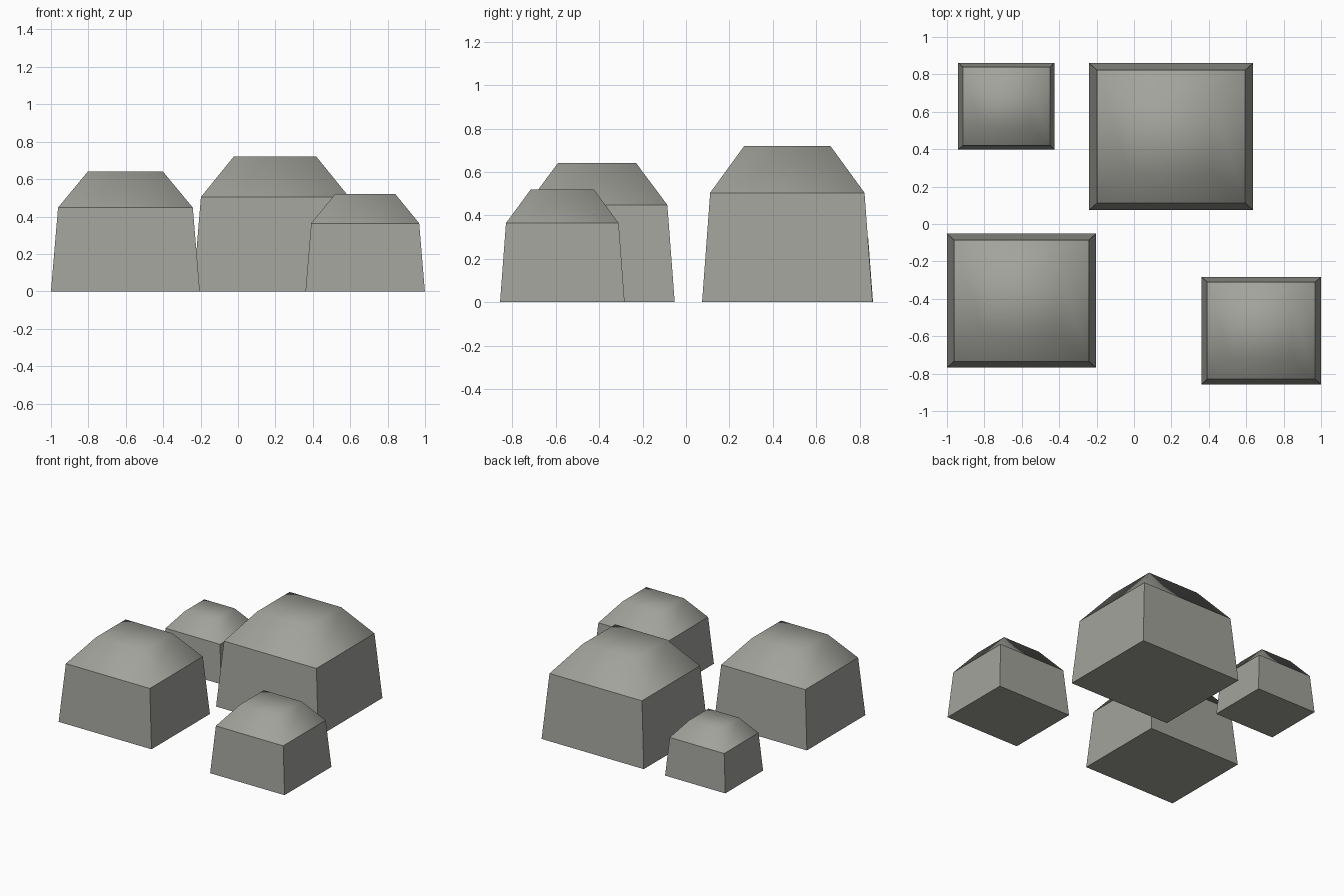
import bpy
import bmesh

if "Cube" in bpy.data.objects:
    bpy.data.objects.remove(bpy.data.objects["Cube"])

# One stone colour for all boulders
stone = bpy.data.materials.new("stone grey")
stone.diffuse_color = (0.36, 0.365, 0.33, 1.0)
stone.use_nodes = True
stone.node_tree.nodes["Principled BSDF"].inputs["Base Color"].default_value = stone.diffuse_color

# Cross-section steps: (width scale, height fraction)
PROFILE = [(1.0, 0.0), (0.905, 0.70), (0.505, 1.0)]


def boulder(name, cx, cy, width, depth, height):
    bm = bmesh.new()
    rings = []
    for s, h in PROFILE:
        rings.append([bm.verts.new((sx * s * width / 2, sy * s * depth / 2, h * height))
                      for sx, sy in ((-1, -1), (1, -1), (1, 1), (-1, 1))])
    # Underside and flat top
    base = bm.faces.new(rings[0][::-1])
    bm.faces.new(rings[-1])
    # Steep sides, then sloped shoulders
    sides = []
    for level in range(2):
        lo, hi = rings[level], rings[level + 1]
        for i in range(4):
            j = (i + 1) % 4
            f = bm.faces.new((lo[i], lo[j], hi[j], hi[i]))
            if level == 0:
                sides.append(f)
    # The shoulders and top are softly shaded, lower body stays crisp
    for f in bm.faces:
        f.smooth = True
    for f in sides + [base]:
        f.smooth = False
        for e in f.edges:
            e.smooth = False
    mesh = bpy.data.meshes.new(name)
    bm.to_mesh(mesh)
    bm.free()
    mesh.materials.append(stone)
    obj = bpy.data.objects.new(name, mesh)
    obj.location = (cx, cy, 0)
    bpy.context.collection.objects.link(obj)


boulder("boulder_front_left", -0.602, -0.41, 0.796, 0.716, 0.64)
boulder("boulder_back_large", 0.198, 0.467, 0.876, 0.786, 0.72)
boulder("boulder_front_right", 0.68, -0.57, 0.638, 0.574, 0.52)
boulder("boulder_back_small", -0.682, 0.63, 0.516, 0.464, 0.42)
